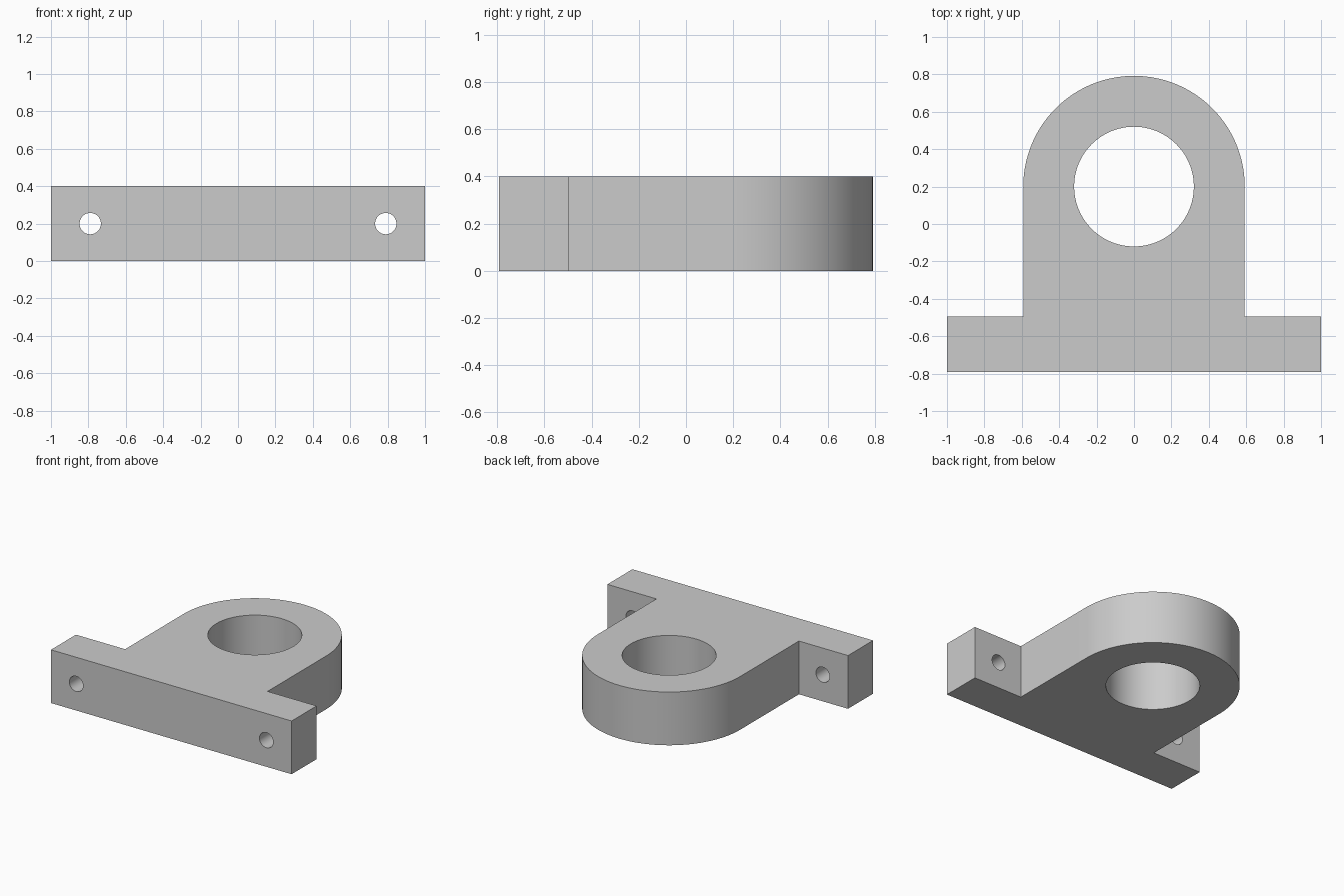
import bpy
import bmesh
from math import cos, sin, pi

cube = bpy.data.objects.get("Cube")
if cube:
    bpy.data.objects.remove(cube, do_unlink=True)

HEIGHT = 0.4
FRONT, FLANGE_BACK = -0.792, -0.495
RADIUS, CENTRE_Y = 0.592, 0.2
BORE_RADIUS = 0.32
BOLT_RADIUS, BOLT_X = 0.057, 0.79
ARC_STEPS = 64

grey = bpy.data.materials.new("plain grey")
grey.use_nodes = True
colour = (0.6, 0.6, 0.6, 1)
grey.diffuse_color = colour
grey.node_tree.nodes["Principled BSDF"].inputs["Base Color"].default_value = colour


def extruded(name, outline, height):
    """Solid made by raising a flat outline from z = 0."""
    bm = bmesh.new()
    face = bm.faces.new([bm.verts.new((x, y, 0)) for x, y in outline])
    top = bmesh.ops.extrude_face_region(bm, geom=[face])["geom"]
    bmesh.ops.translate(bm, vec=(0, 0, height),
                        verts=[v for v in top if isinstance(v, bmesh.types.BMVert)])
    bmesh.ops.recalc_face_normals(bm, faces=bm.faces)
    mesh = bpy.data.meshes.new(name)
    bm.to_mesh(mesh)
    bm.free()
    obj = bpy.data.objects.new(name, mesh)
    bpy.context.collection.objects.link(obj)
    obj.data.materials.append(grey)
    return obj


def drill(target, radius, location, rotation=(0, 0, 0), sides=64):
    """Cut a round through hole and discard the cutter."""
    bpy.ops.mesh.primitive_cylinder_add(vertices=sides, radius=radius, depth=1,
                                        location=location, rotation=rotation)
    cutter = bpy.context.object
    cutter.name = "hole_cutter"
    cutter.hide_render = True
    cutter.data.materials.append(grey)
    cut = target.modifiers.new("hole", "BOOLEAN")
    cut.operation = "DIFFERENCE"
    cut.solver = "EXACT"
    cut.object = cutter
    bpy.context.view_layer.objects.active = target
    bpy.ops.object.modifier_apply(modifier=cut.name)
    bpy.data.objects.remove(cutter, do_unlink=True)


# Bracket body: wide front flange with a round-ended lug behind it
arc = [(RADIUS * cos(pi * i / ARC_STEPS), CENTRE_Y + RADIUS * sin(pi * i / ARC_STEPS))
       for i in range(ARC_STEPS + 1)]
outline = ([(-1, FRONT), (1, FRONT), (1, FLANGE_BACK), (RADIUS, FLANGE_BACK)]
           + arc + [(-RADIUS, FLANGE_BACK), (-1, FLANGE_BACK)])
bracket = extruded("bearing_bracket", outline, HEIGHT)

# Large vertical bore
drill(bracket, BORE_RADIUS, (0, CENTRE_Y, HEIGHT / 2), sides=96)

# Bolt holes through the flange ears
for side in (-1, 1):
    drill(bracket, BOLT_RADIUS, (side * BOLT_X, FRONT, HEIGHT / 2), (pi / 2, 0, 0), 48)

# Smooth the round walls, keep the edges crisp
bpy.ops.object.select_all(action="DESELECT")
bracket.select_set(True)
bpy.context.view_layer.objects.active = bracket
bpy.ops.object.shade_smooth_by_angle(angle=pi / 6)
